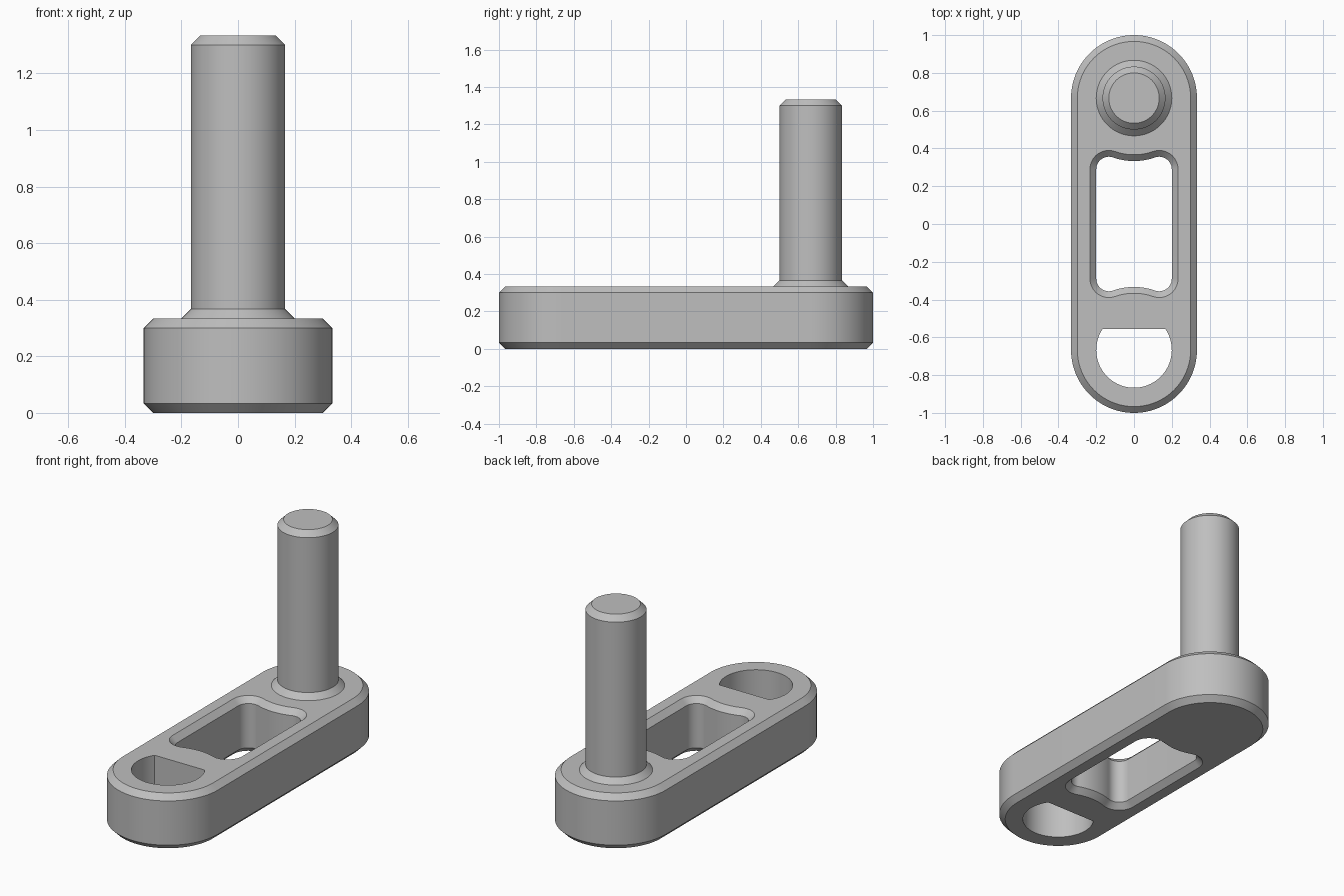
import bpy, bmesh
from math import sin, cos, pi, sqrt, asin, radians

if "Cube" in bpy.data.objects:
    bpy.data.objects.remove(bpy.data.objects["Cube"])

R = 1 / 3            # arm end radius and arm thickness
Y = 2 / 3            # distance of the two bore centres from the middle
C = R / 10           # chamfer size
HOLE = 0.2           # bore and collar radius

metal = bpy.data.materials.new("plain grey metal")
metal.use_nodes = True
GREY = (0.52, 0.52, 0.52, 1)
metal.diffuse_color = GREY
metal.node_tree.nodes["Principled BSDF"].inputs["Base Color"].default_value = GREY


def arc(cx, cy, r, a0, a1, n):
    return [(cx + r * cos(a0 + (a1 - a0) * i / n),
             cy + r * sin(a0 + (a1 - a0) * i / n)) for i in range(n + 1)]


def stadium(inset):
    # Rounded arm outline
    return arc(0, Y, R - inset, 0, pi, 48) + arc(0, -Y, R - inset, pi, 2 * pi, 48)


def window(grow):
    # Slot with filleted corners and ends bowed inwards around the bores
    fillet, bow = R / 5 + grow, R - grow
    cx = HOLE - R / 5
    cy = Y - sqrt((fillet + bow) ** 2 - cx ** 2)
    t = asin(cx / (fillet + bow))
    end = arc(cx, cy, fillet, 0, pi / 2 + t, 14)
    end += arc(0, Y, bow, -pi / 2 + t, -pi / 2 - t, 16)[1:-1]
    end += arc(-cx, cy, fillet, pi / 2 - t, pi, 14)
    return end + [(-x, -y) for x, y in end]


def d_hole():
    # Round bore with one flat side
    a = asin((HOLE * 5 / 9) / HOLE)
    return arc(0, -Y, HOLE, pi - a, 2 * pi + a, 56)


def loft(bm, sections):
    # Walls through matching outlines; returns first and last rings
    rings = [[bm.verts.new((x, y, z)) for x, y in pts] for pts, z in sections]
    n = len(rings[0])
    for lo, hi in zip(rings, rings[1:]):
        for i in range(n):
            j = (i + 1) % n
            bm.faces.new((lo[i], lo[j], hi[j], hi[i]))
    return rings[0], rings[-1]


def ring_edges(bm, ring):
    return [bm.edges.get((a, b)) for a, b in zip(ring, ring[1:] + ring[:1])]


def finish(bm, name):
    bmesh.ops.recalc_face_normals(bm, faces=bm.faces[:])
    mesh = bpy.data.meshes.new(name)
    bm.to_mesh(mesh)
    bm.free()
    mesh.materials.append(metal)
    obj = bpy.data.objects.new(name, mesh)
    bpy.context.collection.objects.link(obj)
    bpy.ops.object.select_all(action='DESELECT')
    obj.select_set(True)
    bpy.context.view_layer.objects.active = obj
    bpy.ops.object.shade_smooth_by_angle(angle=radians(30))


# Arm: chamfered outer wall, chamfered window and plain D-shaped bore
bm = bmesh.new()
levels = [(C, 0), (0, C), (0, R - C), (C, R)]
walls = [loft(bm, [(stadium(o), z) for o, z in levels]),
         loft(bm, [(window(o), z) for o, z in levels]),
         loft(bm, [(d_hole(), 0), (d_hole(), R)])]
for side, up in ((0, -1), (1, 1)):
    edges = [e for w in walls for e in ring_edges(bm, w[side])]
    bmesh.ops.triangle_fill(bm, edges=edges, use_beauty=True, normal=(0, 0, up))
finish(bm, "arm")

# Pin: flared collar, shaft and chamfered tip
bm = bmesh.new()
profile = [(HOLE, R - C / 2), (HOLE, R), (HOLE - C, R + C),
           (HOLE - C, 4 * R - C), (HOLE - 2 * C, 4 * R)]
bottom, top = loft(bm, [(arc(0, Y, r, 0, 2 * pi, 80)[:-1], z) for r, z in profile])
bm.faces.new(bottom)
bm.faces.new(top)
finish(bm, "pin")
